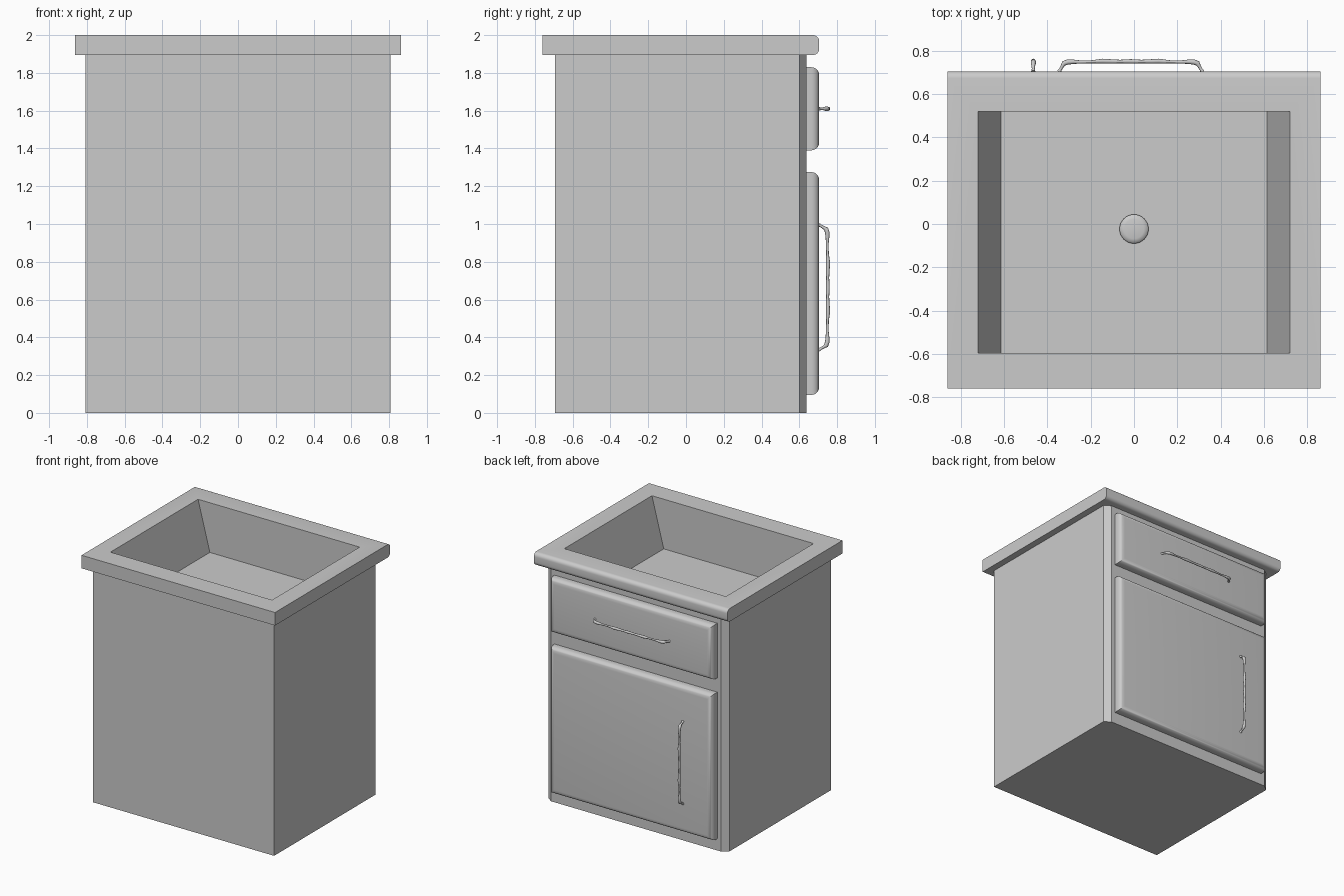
import bpy, bmesh, math

if "Cube" in bpy.data.objects:
    bpy.data.objects.remove(bpy.data.objects["Cube"])


def loft(name, rings, cap_start=True, cap_end=True, smooth=False):
    """Skin a list of equally sized point rings into a mesh object."""
    bm = bmesh.new()
    vs = [[bm.verts.new(p) for p in ring] for ring in rings]
    n = len(vs[0])
    for a, b in zip(vs, vs[1:]):
        for i in range(n):
            j = (i + 1) % n
            bm.faces.new((a[i], a[j], b[j], b[i]))
    if cap_start:
        bm.faces.new(vs[0][::-1])
    if cap_end:
        bm.faces.new(vs[-1])
    bmesh.ops.recalc_face_normals(bm, faces=bm.faces[:])
    me = bpy.data.meshes.new(name)
    bm.to_mesh(me)
    bm.free()
    ob = bpy.data.objects.new(name, me)
    bpy.context.collection.objects.link(ob)
    if smooth:
        activate(ob)
        bpy.ops.object.shade_smooth_by_angle(angle=math.radians(35))
    return ob


def activate(ob):
    bpy.ops.object.select_all(action='DESELECT')
    ob.select_set(True)
    bpy.context.view_layer.objects.active = ob


# Cabinet body with chamfered corners on the door side, open under the counter
half = [(0.807, -0.693), (0.807, 0.60), (0.757, 0.637)]
outline = half + [(-x, y) for x, y in reversed(half)]
loft("cabinet_body", [[(x, y, z) for x, y in outline] for z in (0, 1.895)], cap_end=False)


# Sink opening: end walls slope in x, other walls are vertical
def sink_ring(z):
    hx = 0.615 + (z - 1.60) * 0.105 / 0.40
    return [(-hx, -0.595, z), (hx, -0.595, z), (hx, 0.52, z), (-hx, 0.52, z)]


# Countertop with a rounded edge, cut by the sink opening
Z0, Z1, YF, R = 1.895, 2.0, 0.705, 0.032
profile = [(-0.76, Z1), (-0.76, Z0)]
for zc, start in ((Z0 + R, -90), (Z1 - R, 0)):
    for k in range(7):
        a = math.radians(start + 15 * k)
        profile.append((YF - R + R * math.cos(a), zc + R * math.sin(a)))
top = loft("countertop", [[(x, y, z) for y, z in profile] for x in (-0.862, 0.862)])
cutter = loft("sink_cutter", [sink_ring(1.7), sink_ring(2.1)])
cut = top.modifiers.new("sink_opening", 'BOOLEAN')
cut.operation = 'DIFFERENCE'
cut.solver = 'EXACT'
cut.object = cutter
activate(top)
bpy.ops.object.modifier_apply(modifier=cut.name)
bpy.data.objects.remove(cutter)
activate(top)
bpy.ops.object.shade_smooth_by_angle(angle=math.radians(35))

# Sink basin and its drain
basin = loft("sink_basin", [sink_ring(1.60), sink_ring(Z0)], cap_end=False)
basin.data.flip_normals()
drain = []
for r, z in ((0.067, 1.60), (0.067, 1.61), (0.06, 1.618), (0.045, 1.622)):
    drain.append([(r * math.cos(k * math.tau / 32), -0.023 + r * math.sin(k * math.tau / 32), z)
                  for k in range(32)])
loft("sink_drain", drain, smooth=True)


# Door and drawer fronts with rounded rims
def panel(name, z0, z1, hx=0.725):
    rings = []
    steps = [(0, 0.637)]
    for k in range(7):
        a = math.radians(15 * k)
        steps.append((0.042 * (1 - math.cos(a)), 0.663 + 0.042 * math.sin(a)))
    for i, y in steps:
        rings.append([(-hx + i, y, z0 + i), (hx - i, y, z0 + i),
                      (hx - i, y, z1 - i), (-hx + i, y, z1 - i)])
    return loft(name, rings, smooth=True)


panel("drawer_front", 1.39, 1.83)
panel("door", 0.095, 1.275)

# Turned bow handles: (distance from middle, stand-off, radius), mirrored
HALF = [(0, 0.046, 0.010), (0.05, 0.045, 0.008), (0.10, 0.046, 0.010), (0.13, 0.047, 0.011),
        (0.18, 0.044, 0.007), (0.23, 0.043, 0.007), (0.265, 0.044, 0.010), (0.29, 0.043, 0.012),
        (0.308, 0.037, 0.012), (0.316, 0.024, 0.008), (0.324, 0.010, 0.007), (0.332, -0.002, 0.010)]
PATH = [(-s, d, r) for s, d, r in reversed(HALF[1:])] + HALF


def handle(name, location, turn):
    cu = bpy.data.curves.new(name, 'CURVE')
    cu.dimensions = '3D'
    cu.bevel_depth = 1.0
    cu.bevel_resolution = 3
    cu.use_fill_caps = True
    sp = cu.splines.new('POLY')
    sp.points.add(len(PATH) - 1)
    for p, (s, d, r) in zip(sp.points, PATH):
        p.co = (s, d, 0, 1)
        p.radius = r
    ob = bpy.data.objects.new(name, cu)
    bpy.context.collection.objects.link(ob)
    ob.location = location
    ob.rotation_euler = (0, turn, 0)
    activate(ob)
    bpy.ops.object.convert(target='MESH')
    bpy.ops.object.shade_smooth_by_angle(angle=math.radians(50))


handle("drawer_handle", (-0.015, 0.705, 1.61), 0)
handle("door_handle", (-0.465, 0.705, 0.665), math.pi / 2)
